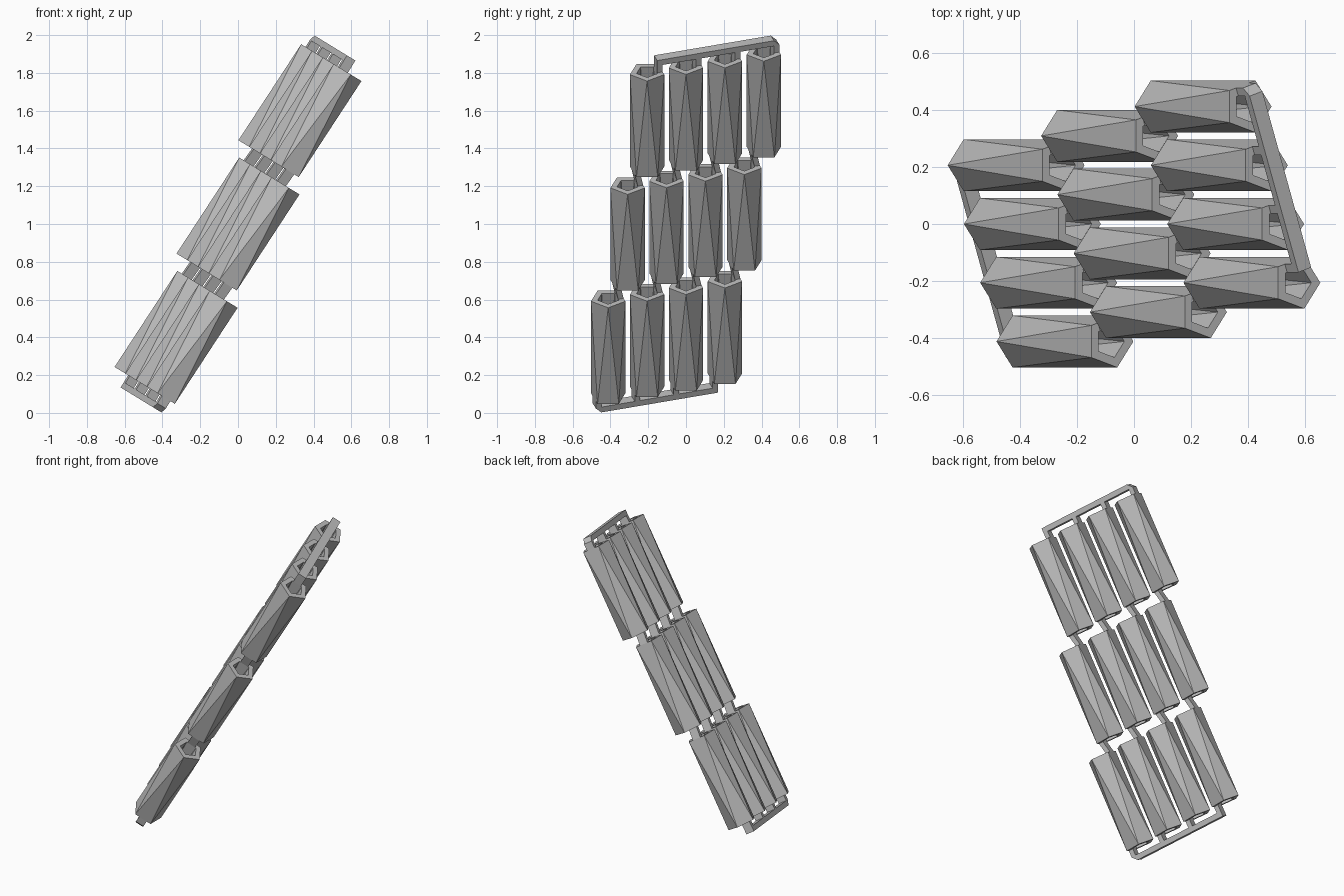
import bpy, bmesh, math
from mathutils import Vector

if "Cube" in bpy.data.objects:
    bpy.data.objects.remove(bpy.data.objects["Cube"], do_unlink=True)

# Tilted frame: tube axis, its in-plane normal, and the side-by-side direction
TILT = math.radians(31.46)
AXIS = Vector((math.sin(TILT), 0, math.cos(TILT)))
NORM = Vector((math.cos(TILT), 0, -math.sin(TILT)))
Y = Vector((0, 1, 0))
TURN = math.radians(18)
SIDE = Y * math.cos(TURN) - NORM * math.sin(TURN)
DEPTH = NORM * math.cos(TURN) + Y * math.sin(TURN)

RADIUS, WALL = 0.0957, 0.03
HEIGHT, PITCH, SPACING = 0.607, 0.683, 0.2166
GAP = PITCH - HEIGHT
APOTHEM = RADIUS * math.cos(math.pi / 5)
INNER = RADIUS - WALL / math.cos(math.pi / 5)
BAR_W, BAR_T, CHAMFER = 0.055, 0.033, 0.03

grey = bpy.data.materials.new("mid_grey")
grey.use_nodes = True
COLOUR = (0.5, 0.5, 0.5, 1)
grey.diffuse_color = COLOUR
grey.node_tree.nodes["Principled BSDF"].inputs["Base Color"].default_value = COLOUR


def finish(name, bm):
    bmesh.ops.recalc_face_normals(bm, faces=bm.faces)
    mesh = bpy.data.meshes.new(name)
    bm.to_mesh(mesh)
    bm.free()
    mesh.materials.append(grey)
    obj = bpy.data.objects.new(name, mesh)
    bpy.context.collection.objects.link(obj)
    return obj


def centre(row, col):
    return Vector((0, 0, 1)) + AXIS * PITCH * row + SIDE * SPACING * (col + row / 2)


def pentagon(bm, mid, radius, start):
    return [bm.verts.new(mid + radius * (NORM * math.cos(t) + Y * math.sin(t)))
            for t in (start + k * math.tau / 5 for k in range(5))]


def tube(name, mid):
    """Open pentagonal antiprism with thick walls and triangular sides."""
    bm = bmesh.new()
    rings = []
    for radius in (RADIUS, INNER):
        low = pentagon(bm, mid - AXIS * HEIGHT / 2, radius, math.pi / 5)
        high = pentagon(bm, mid + AXIS * HEIGHT / 2, radius, 0)
        for k in range(5):
            n = (k + 1) % 5
            bm.faces.new((low[k], high[n], high[k]))
            bm.faces.new((low[k], low[n], high[n]))
        rings.append((low, high))
    for outer, inner in zip(*rings):
        for k in range(5):
            n = (k + 1) % 5
            bm.faces.new((outer[k], outer[n], inner[n], inner[k]))
    finish(name, bm)


def plate(name, origin, outline):
    """Extrude an outline of (side, axis) points across the depth."""
    bm = bmesh.new()
    face = bm.faces.new([bm.verts.new(origin + SIDE * s + AXIS * a - DEPTH * BAR_W / 2)
                         for s, a in outline])
    ext = bmesh.ops.extrude_face_region(bm, geom=[face])
    bmesh.ops.translate(bm, vec=DEPTH * BAR_W,
                        verts=[v for v in ext["geom"] if isinstance(v, bmesh.types.BMVert)])
    finish(name, bm)


COLS = [-1.5, -0.5, 0.5, 1.5]
near, far = APOTHEM - WALL, APOTHEM

for row in (-1, 0, 1):
    for i, col in enumerate(COLS):
        mid = centre(row, col)
        tube(f"tube_{row + 2}_{i + 1}", mid)
        # Links from each tube wall to the next row
        if row < 1:
            shift = SPACING / 2
            plate(f"link_{row + 2}_{i + 1}", mid + AXIS * HEIGHT / 2,
                  [(near, 0), (far, 0), (shift - near, GAP), (shift - far, GAP)])

# End bars with short posts, the lower one being the upper one turned around
for sign, label in ((1, "upper"), (-1, "lower")):
    for i, col in enumerate(COLS):
        end = centre(sign, sign * col) + AXIS * sign * HEIGHT / 2
        top = GAP - BAR_T / 2
        plate(f"{label}_post_{i + 1}", end,
              [(sign * s, sign * a) for s, a in
               ((near, 0), (far, 0), (far, GAP - BAR_T), (near, GAP - BAR_T))])
    start = centre(sign, sign * COLS[0]) + AXIS * sign * HEIGHT / 2
    last = SPACING * 3 + far
    bar = [(near, GAP - BAR_T), (last, GAP - BAR_T), (last, GAP - CHAMFER),
           (last - CHAMFER, GAP), (near, GAP)]
    plate(f"{label}_bar", start, [(sign * s, sign * a) for s, a in bar])
